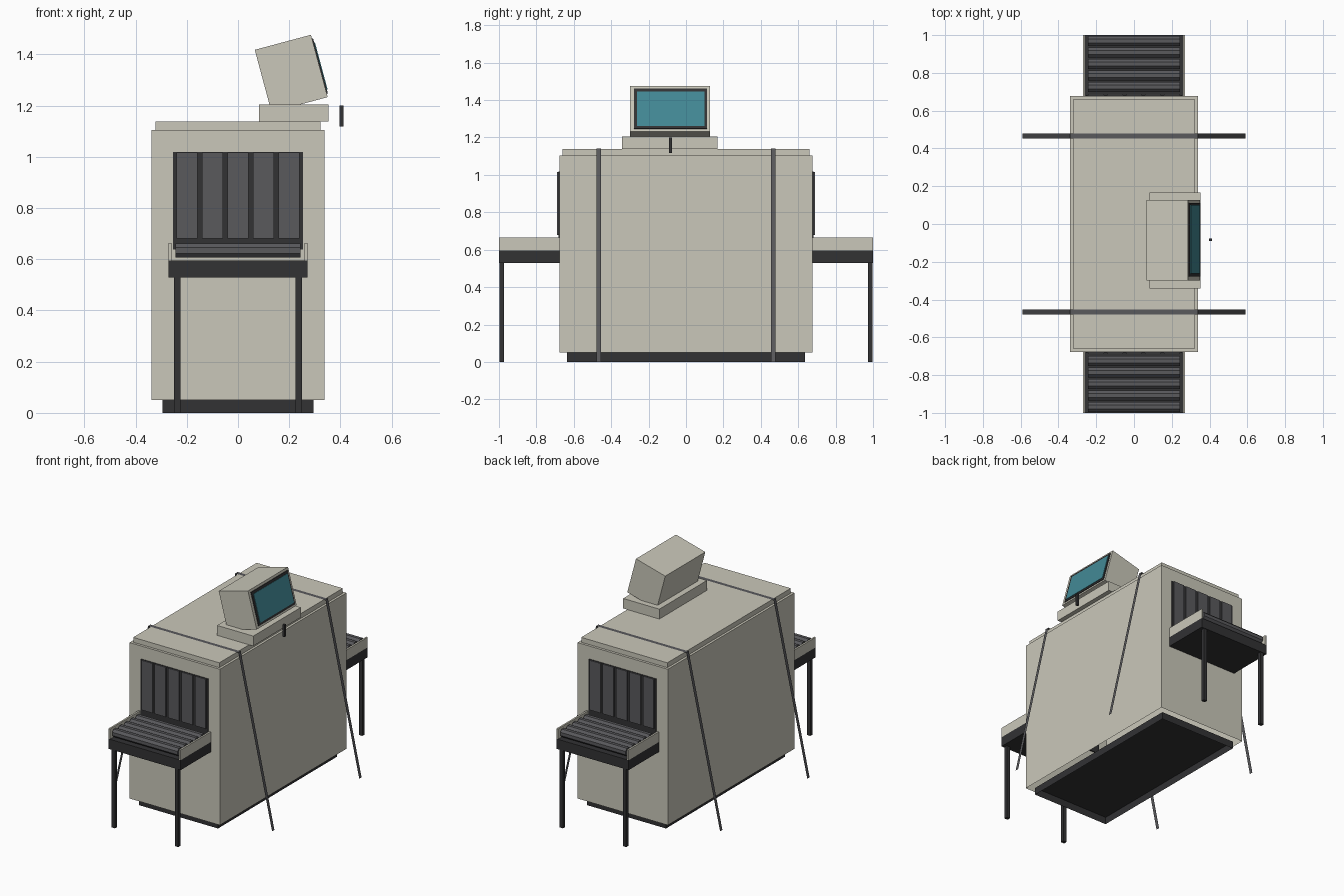
import bpy, bmesh, math
from mathutils import Matrix

if "Cube" in bpy.data.objects:
    bpy.data.objects.remove(bpy.data.objects["Cube"])


def material(name, r, g, b):
    m = bpy.data.materials.new(name)
    m.diffuse_color = (r, g, b, 1)
    m.use_nodes = True
    m.node_tree.nodes["Principled BSDF"].inputs["Base Color"].default_value = m.diffuse_color
    return m


BEIGE = material("beige_paint", 0.59, 0.575, 0.49)
DARK = material("dark_rubber", 0.032, 0.032, 0.034)
GREY = material("grey_rubber", 0.1, 0.1, 0.107)
TEAL = material("screen_glass", 0.055, 0.25, 0.3)


def finish(name, bm, mat):
    me = bpy.data.meshes.new(name)
    bm.to_mesh(me)
    bm.free()
    me.materials.append(mat)
    ob = bpy.data.objects.new(name, me)
    bpy.context.collection.objects.link(ob)
    return ob


def box(name, x, y, z, mat, matrix=Matrix(), open_bottom=False):
    """Box from (min, max) ranges on each axis."""
    bm = bmesh.new()
    bmesh.ops.create_cube(bm, size=1)
    if open_bottom:
        low = [f for f in bm.faces if f.calc_center_median().z < -0.4]
        bmesh.ops.delete(bm, geom=low, context='FACES_ONLY')
    size = [r[1] - r[0] for r in (x, y, z)]
    mid = [(r[0] + r[1]) / 2 for r in (x, y, z)]
    bm.transform(matrix @ Matrix.Translation(mid) @ Matrix.Diagonal((*size, 1)))
    return finish(name, bm, mat)


def roller(name, y, z, width, radius):
    """Eight-sided roller along x with a flat facet on top."""
    bm = bmesh.new()
    bmesh.ops.create_cone(bm, cap_ends=True, segments=8, radius1=radius,
                          radius2=radius, depth=width)
    bm.transform(Matrix.Translation((0, y, z)) @ Matrix.Rotation(math.pi / 2, 4, 'Y')
                 @ Matrix.Rotation(math.pi / 8, 4, 'Z'))
    return finish(name, bm, GREY)


def around(c, w):
    return (c - w / 2, c + w / 2)


# Cabinet
box("plinth", (-0.295, 0.295), (-0.635, 0.635), (0, 0.05), DARK, open_bottom=True)
box("cabinet", (-0.338, 0.338), (-0.677, 0.677), (0.05, 1.105), BEIGE, open_bottom=True)
box("lid", (-0.322, 0.322), (-0.66, 0.66), (1.105, 1.138), BEIGE)

# Both ends: curtain, roller table and legs
for end, s in (("front", -1), ("back", 1)):
    def span(a, b):
        return tuple(sorted((s * a, s * b)))

    box(f"{end}_tunnel_panel", (-0.253, 0.253), span(0.67, 0.682), (0.637, 1.018), DARK)
    for i in range(5):
        box(f"{end}_curtain_strip_{i + 1}", around(-0.2 + 0.1 * i, 0.082),
            span(0.675, 0.689), (0.68, 1.016), GREY)
    box(f"{end}_table_frame", (-0.271, 0.271), span(0.67, 1.0), (0.528, 0.595), DARK)
    for i in range(5):
        roller(f"{end}_roller_{i + 1}", s * (0.725 + 0.061 * i), 0.634, 0.488, 0.0287)
    for side, t in (("left", -1), ("right", 1)):
        box(f"{end}_{side}_rail", around(t * 0.265, 0.012), span(0.67, 1.0),
            (0.595, 0.664), BEIGE)
        box(f"{end}_{side}_leg", around(t * 0.237, 0.026), span(0.972, 0.996),
            (0, 0.53), DARK)

# Monitor, tilted back on its stand
box("monitor_stand", (0.082, 0.353), (-0.341, 0.168), (1.138, 1.205), BEIGE)
tilt = Matrix.Translation((0.2065, -0.086, 1.33)) @ Matrix.Rotation(math.radians(-15), 4, 'Y')
box("monitor_case", around(0, 0.227), around(0, 0.428), (-0.131, 0.121), BEIGE, tilt)
box("screen_bezel", (0.1, 0.118), around(0.003, 0.39), around(-0.006, 0.222), DARK, tilt)
box("screen", (0.1, 0.121), around(0.005, 0.362), around(-0.007, 0.19), TEAL, tilt)
box("handset", (0.397, 0.412), (-0.091, -0.076), (1.118, 1.2), DARK)

# Flat straps draped over the lid down to the floor
path = [(-0.59, 0), (-0.338, 1.141), (0.338, 1.141), (0.59, 0)]
for name, y in (("front_strap", -0.466), ("back_strap", 0.466)):
    bm = bmesh.new()
    rows = [[bm.verts.new((x, y + d, z)) for d in (-0.0125, 0.0125)] for x, z in path]
    for (a, b), (c, d) in zip(rows, rows[1:]):
        bm.faces.new((a, c, d, b))
    bm.normal_update()
    finish(name, bm, GREY)
